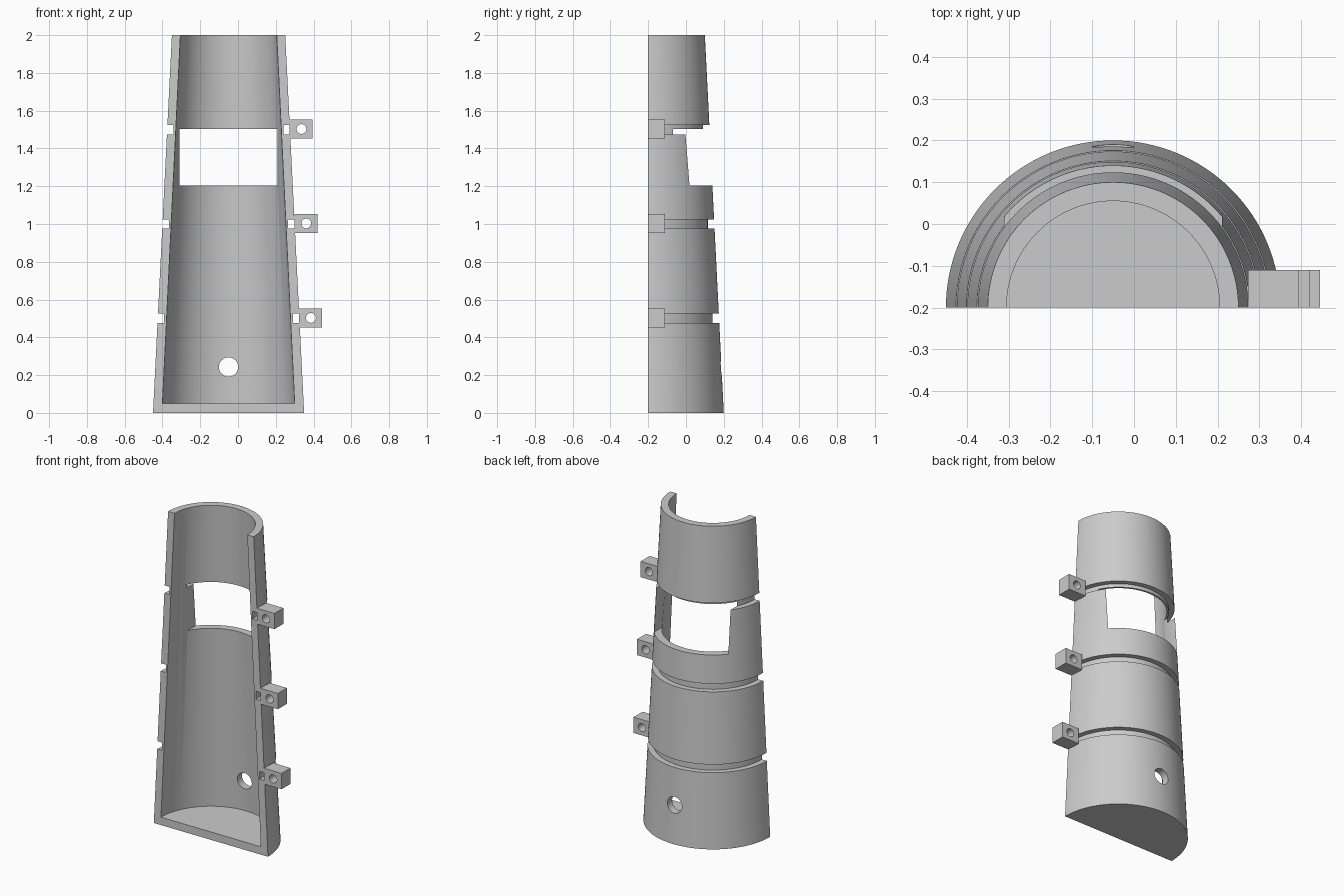
import bpy, bmesh
from math import pi, sin, cos, radians
from mathutils import Matrix

cube = bpy.data.objects.get("Cube")
if cube:
    bpy.data.objects.remove(cube, do_unlink=True)

AXIS_X, AXIS_Y = -0.05, -0.2      # centre line of the half cone
BANDS = (0.5, 1.0, 1.5)           # heights of grooves and lugs
SEGMENTS = 64

grey = bpy.data.materials.new("grey plastic")
grey.use_nodes = True
GREY = (0.6, 0.6, 0.6, 1)
grey.diffuse_color = GREY
grey.node_tree.nodes["Principled BSDF"].inputs["Base Color"].default_value = GREY


def outer(z):
    return 0.4 - 0.05 * z


def finish(name, bm):
    bmesh.ops.recalc_face_normals(bm, faces=bm.faces)
    mesh = bpy.data.meshes.new(name)
    bm.to_mesh(mesh)
    bm.free()
    mesh.materials.append(grey)
    ob = bpy.data.objects.new(name, mesh)
    bpy.context.collection.objects.link(ob)
    return ob


def box(name, x0, x1, y0, y1, z0, z1):
    bm = bmesh.new()
    bmesh.ops.create_cube(bm, size=1)
    bmesh.ops.scale(bm, vec=(x1 - x0, y1 - y0, z1 - z0), verts=bm.verts)
    bmesh.ops.translate(bm, vec=((x0 + x1) / 2, (y0 + y1) / 2, (z0 + z1) / 2), verts=bm.verts)
    return finish(name, bm)


def drill(name, x, y, z, radius, length):
    bm = bmesh.new()
    bmesh.ops.create_cone(bm, cap_ends=True, segments=32, radius1=radius, radius2=radius,
                          depth=length, matrix=Matrix.Translation((x, y, z)) @ Matrix.Rotation(pi / 2, 4, 'X'))
    return finish(name, bm)


def cut(ob, cutter):
    mod = ob.modifiers.new("cut", 'BOOLEAN')
    mod.operation, mod.solver, mod.object = 'DIFFERENCE', 'EXACT', cutter
    bpy.context.view_layer.objects.active = ob
    bpy.ops.object.modifier_apply(modifier=mod.name)
    bpy.data.objects.remove(cutter, do_unlink=True)


def smooth(ob):
    bpy.ops.object.select_all(action='DESELECT')
    ob.select_set(True)
    bpy.context.view_layer.objects.active = ob
    bpy.ops.object.shade_smooth_by_angle(angle=radians(30))


# Wall profile: up the grooved outside, then down the inside to the floor
profile = [(outer(0), 0)]
for z in BANDS:
    low, high = z - 0.025, z + 0.025
    floor_r = outer(z) - 0.034
    profile += [(outer(low), low), (floor_r, low), (floor_r, high), (outer(high), high)]
profile += [(outer(2), 2), (0.255, 2), (0.35, 0.05)]

# Half cone shell swept through 180 degrees, closed by front, base and floor
bm = bmesh.new()
columns = []
for i in range(SEGMENTS + 1):
    a = pi * i / SEGMENTS
    columns.append([bm.verts.new((AXIS_X + r * cos(a), AXIS_Y + r * sin(a), z)) for r, z in profile])
for c, d in zip(columns, columns[1:]):
    for k in range(len(profile) - 1):
        bm.faces.new((c[k], d[k], d[k + 1], c[k + 1]))
bm.faces.new([c[0] for c in columns])
bm.faces.new([c[-1] for c in columns])
bm.faces.new(columns[0] + columns[-1][::-1])
shell = finish("half_cone_shell", bm)

# Window and cable hole through the back wall
cut(shell, box("window_cutter", AXIS_X - 0.26, AXIS_X + 0.26, -0.3, 0.4, 1.203, 1.503))
cut(shell, drill("hole_cutter", AXIS_X, 0.15, 0.243, 0.051, 0.4))
smooth(shell)

# Drilled mounting lugs along the left edge
for name, z in zip(("lower", "middle", "upper"), BANDS):
    x = AXIS_X + outer(z)
    lug = box(name + "_lug", x - 0.002, x + 0.12, AXIS_Y, -0.11, z + 0.003 - 0.05, z + 0.003 + 0.05)
    cut(lug, drill("lug_cutter", x + 0.061, -0.15, z + 0.003, 0.026, 0.3))
    smooth(lug)
